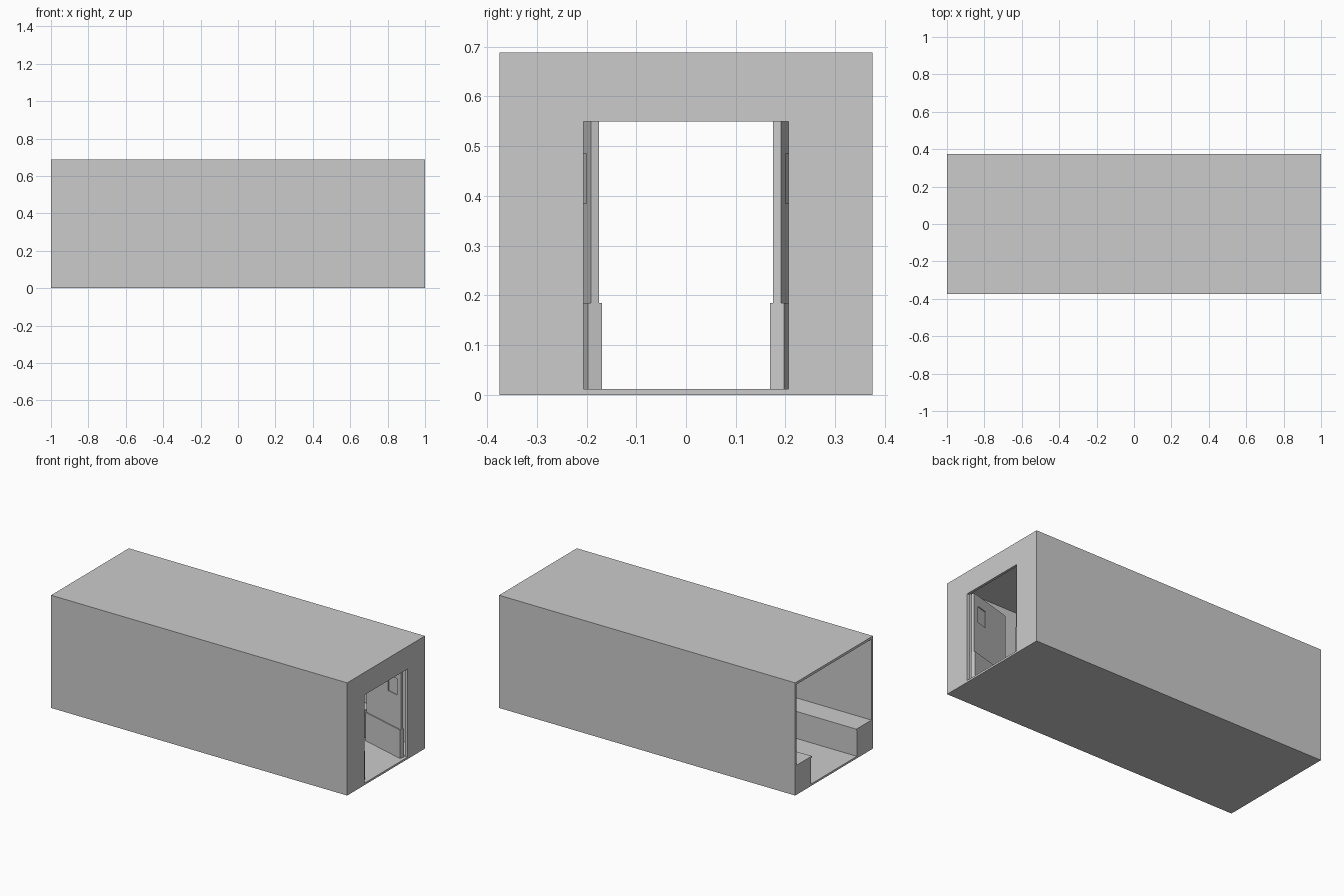
import bpy
import math

if "Cube" in bpy.data.objects:
    bpy.data.objects.remove(bpy.data.objects["Cube"])


def box(name, x, y, z, origin=(0, 0, 0), turn=0.0):
    """Box from (min, max) ranges, optionally placed and turned about z."""
    corners = [(a, b, c) for a in x for b in y for c in z]
    faces = [(0, 1, 3, 2), (4, 6, 7, 5), (0, 4, 5, 1),
             (2, 3, 7, 6), (0, 2, 6, 4), (1, 5, 7, 3)]
    mesh = bpy.data.meshes.new(name)
    mesh.from_pydata(corners, [], faces)
    obj = bpy.data.objects.new(name, mesh)
    obj.location = origin
    obj.rotation_euler = (0, 0, turn)
    bpy.context.collection.objects.link(obj)
    return obj


L, W, H = 1.0, 0.375, 0.688      # half length, half width, height
T, FLOOR = 0.015, 0.012          # wall and floor thickness
DOOR_Y, DOOR_Z = 0.206, 0.55     # doorway half width and top
SEAT_Z = 0.18
SWING = math.radians(15.7)       # how far the leaves open past square
LEAF = 0.30

# Shell, open at the -x end
box("floor", (-L, L), (-W, W), (0, FLOOR))
box("roof", (-L, L), (-W, W), (H - T, H))
box("doorway_lintel", (L - T, L), (-DOOR_Y, DOOR_Y), (DOOR_Z, H - T))

for s, side in ((-1, "front"), (1, "back")):
    def span(a, b):
        return tuple(sorted((s * a, s * b)))

    box(side + "_wall", (-L, L), span(W - T, W), (FLOOR, H - T))
    box(side + "_end_wall", (L - T, L), span(DOOR_Y, W - T), (FLOOR, H - T))

    # Bench along the side wall
    box(side + "_bench", (-L, 0.66), span(0.22, W - T), (FLOOR, SEAT_Z - 0.01))
    box(side + "_bench_seat", (-L, 0.66), span(0.215, W - T), (SEAT_Z - 0.01, SEAT_Z))

    # Door leaf swung inward: thick lower half, thin upper half with a window
    place = dict(origin=(L - T - 0.006, s * 0.183, 0), turn=math.pi - s * SWING)
    thin, w0, w1, z0, z1 = (-0.008, 0.008), 0.035, 0.11, 0.385, 0.485
    box(side + "_door_lower", (0, LEAF), (-0.0145, 0.0145), (FLOOR, 0.185), **place)
    box(side + "_door_middle", (0, LEAF), thin, (0.185, z0), **place)
    box(side + "_door_top", (0, LEAF), thin, (z1, DOOR_Z), **place)
    box(side + "_door_stile", (0, w0), thin, (z0, z1), **place)
    box(side + "_door_panel", (w1, LEAF), thin, (z0, z1), **place)
    box(side + "_door_window", (w0, w1), (-0.003, 0.003), (z0, z1), **place)
